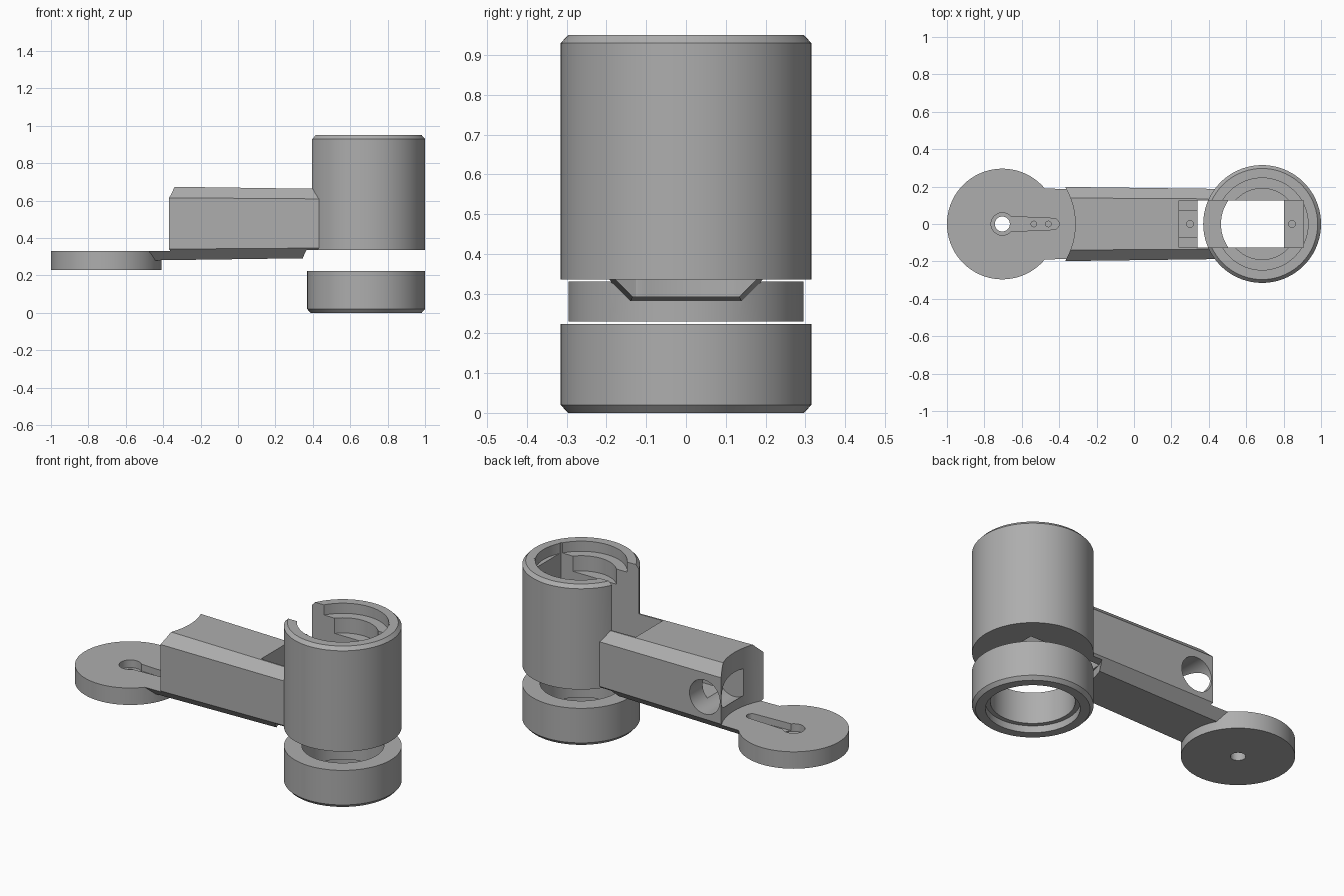
import bpy, bmesh, math
from mathutils import Matrix, Vector

if "Cube" in bpy.data.objects:
    bpy.data.objects.remove(bpy.data.objects["Cube"], do_unlink=True)

grey = bpy.data.materials.new("plain grey")
grey.use_nodes = True
COLOUR = (0.42, 0.42, 0.42, 1)
grey.diffuse_color = COLOUR
grey.node_tree.nodes["Principled BSDF"].inputs["Base Color"].default_value = COLOUR

SIDES = 72
HUB_X, DISC_X = 0.685, -0.704


def finish(bm, name):
    bmesh.ops.recalc_face_normals(bm, faces=bm.faces)
    mesh = bpy.data.meshes.new(name)
    bm.to_mesh(mesh)
    bm.free()
    obj = bpy.data.objects.new(name, mesh)
    bpy.context.collection.objects.link(obj)
    mesh.materials.append(grey)
    return obj


def loft(name, loops):
    """Closed solid through matching loops of points."""
    bm = bmesh.new()
    rings = [[bm.verts.new(p) for p in loop] for loop in loops]
    n = len(rings[0])
    for a, b in zip(rings, rings[1:]):
        for i in range(n):
            bm.faces.new((a[i], a[(i + 1) % n], b[(i + 1) % n], b[i]))
    bm.faces.new(rings[0])
    bm.faces.new(rings[-1])
    return finish(bm, name)


def turned(name, x, profile):
    """Upright turned solid; the profile lists (radius, height)."""
    angles = [2 * math.pi * i / SIDES for i in range(SIDES)]
    return loft(name, [[(x + r * math.cos(a), r * math.sin(a), z) for a in angles]
                       for r, z in profile])


def rod(name, x, r, low, high):
    return turned(name, x, [(r, low), (r, high)])


def block(name, x0, x1, half, z0, z1):
    return loft(name, [[(x0, -half, z), (x1, -half, z), (x1, half, z), (x0, half, z)]
                       for z in (z0, z1)])


def combine(target, other, operation):
    mod = target.modifiers.new(operation, 'BOOLEAN')
    mod.operation, mod.solver, mod.object = operation, 'EXACT', other
    bpy.context.view_layer.objects.active = target
    bpy.ops.object.modifier_apply(modifier=mod.name)
    bpy.data.objects.remove(other, do_unlink=True)


def smooth(obj):
    bpy.ops.object.select_all(action='DESELECT')
    obj.select_set(True)
    bpy.context.view_layer.objects.active = obj
    bpy.ops.object.shade_smooth_by_angle(angle=math.radians(25))


def arm_section(x, width, height, chamfer, mid=0.478):
    corners = [(width, height - chamfer), (width - chamfer, height)]
    quarter = corners + [(-y, z) for y, z in reversed(corners)]
    return [(x, y, mid + z) for y, z in quarter + [(-y, -z) for y, z in quarter]]


# Chamfered, slightly tapered arm
body = loft("arm_and_housing", [arm_section(-0.50, 0.2, 0.198, 0.06),
                                arm_section(0.50, 0.187, 0.184, 0.053)])

# Pivot disc and motor housing joined to the arm
combine(body, rod("pivot_disc", DISC_X, 0.296, 0.23, 0.40), 'UNION')
combine(body, turned("motor_housing", HUB_X,
                     [(0.315, 0.30), (0.315, 0.93), (0.297, 0.95)]), 'UNION')

# Swing clearances above the disc and below the housing
combine(body, rod("disc_clearance", DISC_X, 0.39, 0.33, 1.2), 'DIFFERENCE')
combine(body, rod("ring_clearance", HUB_X, 0.365, 0.1, 0.335), 'DIFFERENCE')

# Stepped cover recess, then motor pocket with mounting ledges
combine(body, rod("cover_recess", HUB_X, 0.246, 0.89, 1.2), 'DIFFERENCE')
combine(body, rod("inner_recess", HUB_X, 0.19, 0.80, 1.2), 'DIFFERENCE')
combine(body, block("tab_pocket", 0.24, 0.905, 0.126, 0.44, 1.2), 'DIFFERENCE')
combine(body, block("motor_pocket", 0.34, 0.803, 0.126, 0.1, 1.2), 'DIFFERENCE')
for x in (0.30, 0.845):
    combine(body, rod("ledge_screw_hole", x, 0.018, 0.365, 0.6), 'DIFFERENCE')

# Cable channel along the arm and round outlet in its back side
combine(body, block("cable_channel", -0.27, 0.36, 0.073, 0.40, 0.55), 'DIFFERENCE')
outlet = rod("cable_outlet", 0, 0.1, -0.3, 0.075)
outlet.data.transform(Matrix.Translation((-0.26, 0, 0.472)) @ Matrix.Rotation(math.pi / 2, 4, 'X'))
combine(body, outlet, 'DIFFERENCE')

# Horn slot in the disc: hub recess, tapering lever and holes
combine(body, rod("horn_hub", DISC_X, 0.06, 0.285, 0.5), 'DIFFERENCE')
tip = [(-0.43 + 0.03 * math.cos(a), 0.03 * math.sin(a))
       for a in (math.radians(-85 + 170 * i / 12) for i in range(13))]
lever = [(DISC_X, -0.042)] + tip + [(DISC_X, 0.042)]
combine(body, loft("horn_lever", [[(x, y, z) for x, y in lever] for z in (0.29, 0.329 + 0.1)]),
        'DIFFERENCE')
combine(body, rod("axle_hole", DISC_X, 0.04, 0.1, 0.5), 'DIFFERENCE')
for x in (-0.535, -0.458):
    combine(body, rod("horn_screw_hole", x, 0.015, 0.26, 0.4), 'DIFFERENCE')
smooth(body)

# Separate lower bearing ring with a stepped bore
ring = turned("lower_ring", HUB_X, [(0.297, 0), (0.315, 0.02), (0.315, 0.224)])
combine(ring, rod("ring_bore", HUB_X, 0.22, -0.1, 0.4), 'DIFFERENCE')
combine(ring, rod("ring_recess", HUB_X, 0.246, -0.1, 0.04), 'DIFFERENCE')
smooth(ring)
